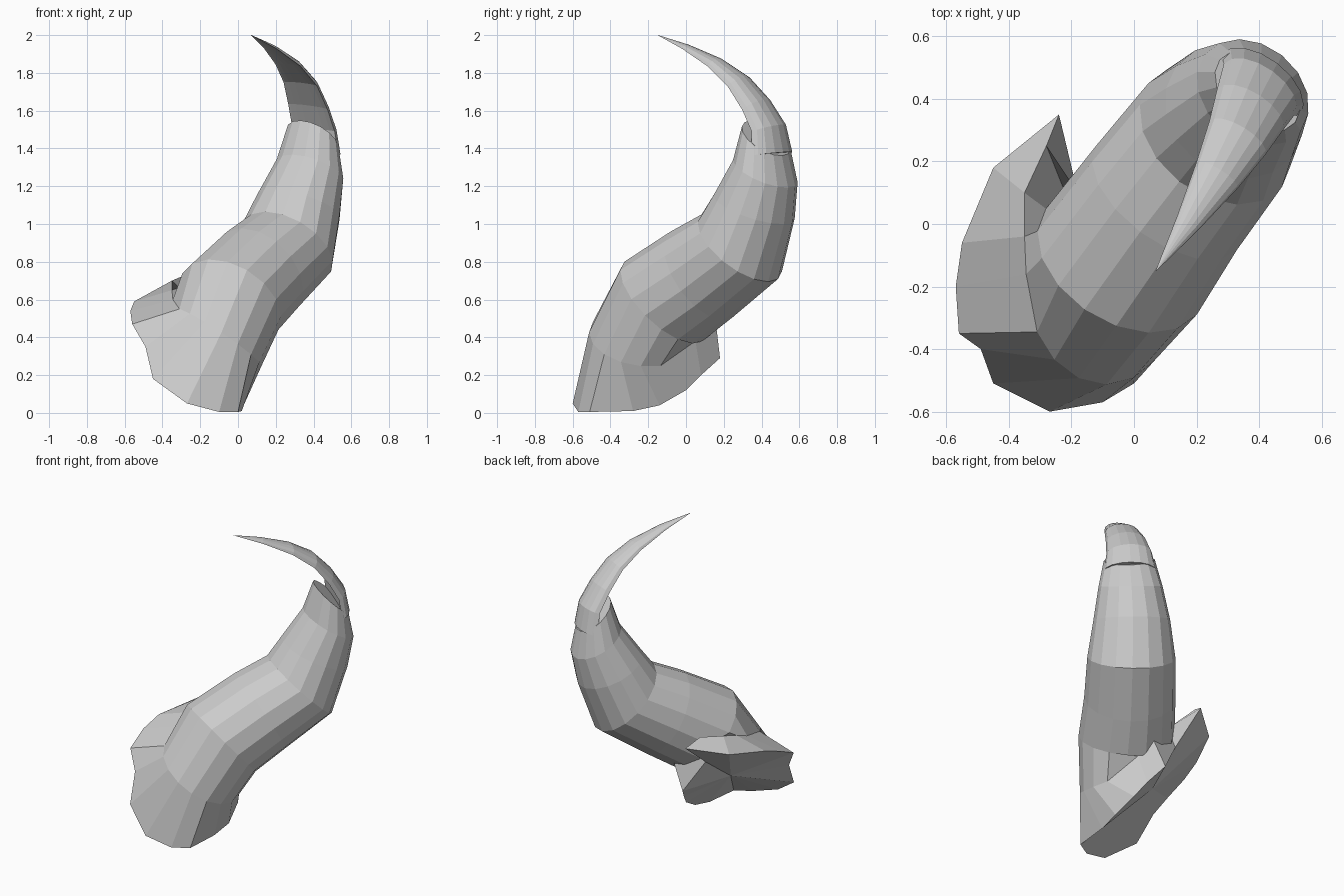
import bpy, bmesh, math
from mathutils import Vector

if "Cube" in bpy.data.objects:
    bpy.data.objects.remove(bpy.data.objects["Cube"])

mat = bpy.data.materials.new("light grey")
mat.diffuse_color = (0.6, 0.6, 0.6, 1)
mat.use_nodes = True
mat.node_tree.nodes["Principled BSDF"].inputs["Base Color"].default_value = mat.diffuse_color
SIDE = Vector((0.79, -0.61, 0))


def frame(path, i, override=None):
    """Side and inner-bend vectors across the path at station i."""
    a, b = path[max(i - 1, 0)], path[min(i + 1, len(path) - 1)]
    t = Vector(override).normalized() if override else (b - a).normalized()
    s = (SIDE - t * SIDE.dot(t)).normalized()
    return s, s.cross(t)


def loft(name, rings, start=None, end=None):
    """Skin equal-length rings; close the ends with fans."""
    bm = bmesh.new()
    rows = [[bm.verts.new(p) for p in ring] for ring in rings]
    n = len(rows[0])
    for a, b in zip(rows, rows[1:]):
        for i in range(n):
            j = (i + 1) % n
            bm.faces.new((a[i], a[j], b[j], b[i]))
    for row, centre in ((rows[0], start), (rows[-1], end)):
        c = bm.verts.new(centre if centre else
                         sum((v.co for v in row), Vector()) / n)
        for i in range(n):
            bm.faces.new((row[i], row[(i + 1) % n], c))
    bmesh.ops.recalc_face_normals(bm, faces=bm.faces[:])
    me = bpy.data.meshes.new(name)
    bm.to_mesh(me)
    bm.free()
    me.materials.append(mat)
    ob = bpy.data.objects.new(name, me)
    bpy.context.collection.objects.link(ob)


# Horn body: flared, notched base rim, then 16-sided rings along the bend
rim = [(0, -.51, .005), (-.1, -.57, .005), (-.27, -.6, .05), (-.45, -.51, .18),
       (-.49, -.4, .35), (-.56, -.35, .47), (-.57, -.2, .54), (-.55, -.06, .59),
       (-.45, .18, .63), (-.24, .35, .68), (-.23, .12, .5), (-.1, .18, .29),
       (-.04, .08, .2), (0, 0, .12), (.03, -.14, .04), (.02, -.28, .01)]
# Stations: x, y, z, radius, sideways widening
body = [(-.105, -.24, .40, .275, 1), (-.04, -.12, .59, .295, 1),
        (.105, .085, .735, .28, 1), (.26, .285, .88, .265, 1.02),
        (.32, .36, 1.09, .22, 1.07), (.38, .42, 1.28, .175, 1.12),
        (.395, .425, 1.455, .14, 1.12)]
tilt = {0: (.5, .1, .75), 5: (.3, .35, .8), 6: (.45, .5, .75)}
# Ring points pulled out to thicken the two lobes behind the base
lobes = {6: (-.345, -.16, .60), 7: (-.35, -.04, .65), 8: (-.35, .1, .70),
         9: (-.28, .25, .73), 10: (-.18, .1, .62), 11: (-.02, .16, .46),
         12: (.01, .05, .38)}
path = [Vector(p[:3]) for p in body]
rings = [[Vector(p) for p in rim]]
for i, p in enumerate(body):
    s, u = frame(path, i, tilt.get(i))
    rings.append([path[i] + p[3] * (s * p[4] * math.cos(a) + u * math.sin(a))
                  for a in (k * math.tau / 16 for k in range(16))])
for k, p in lobes.items():
    rings[1][k] = Vector(p)
loft("horn_body", rings, start=Vector((-.25, -.12, .32)))

# Horn tip: thin crescent-section shell rising from the slanted end, curling forward
tip = [(.405, .445, 1.37, .160), (.40, .43, 1.50, .140), (.37, .365, 1.62, .125),
       (.33, .275, 1.74, .105), (.265, .155, 1.84, .078), (.17, 0, 1.93, .04),
       (.07, -.15, 2.0, .001)]
path = [Vector(p[:3]) for p in tip]
rings = []
for i, p in enumerate(tip):
    s, u = frame(path, i)
    arc = [math.pi * k / 8 for k in range(9)]
    outer = [path[i] + p[3] * (s * math.cos(a) - u * .55 * math.sin(a)) for a in arc]
    inner = [path[i] + p[3] * (s * math.cos(a) - u * .1 * math.sin(a))
             for a in reversed(arc[1:-1])]
    rings.append(outer + inner)
loft("horn_tip", rings)
